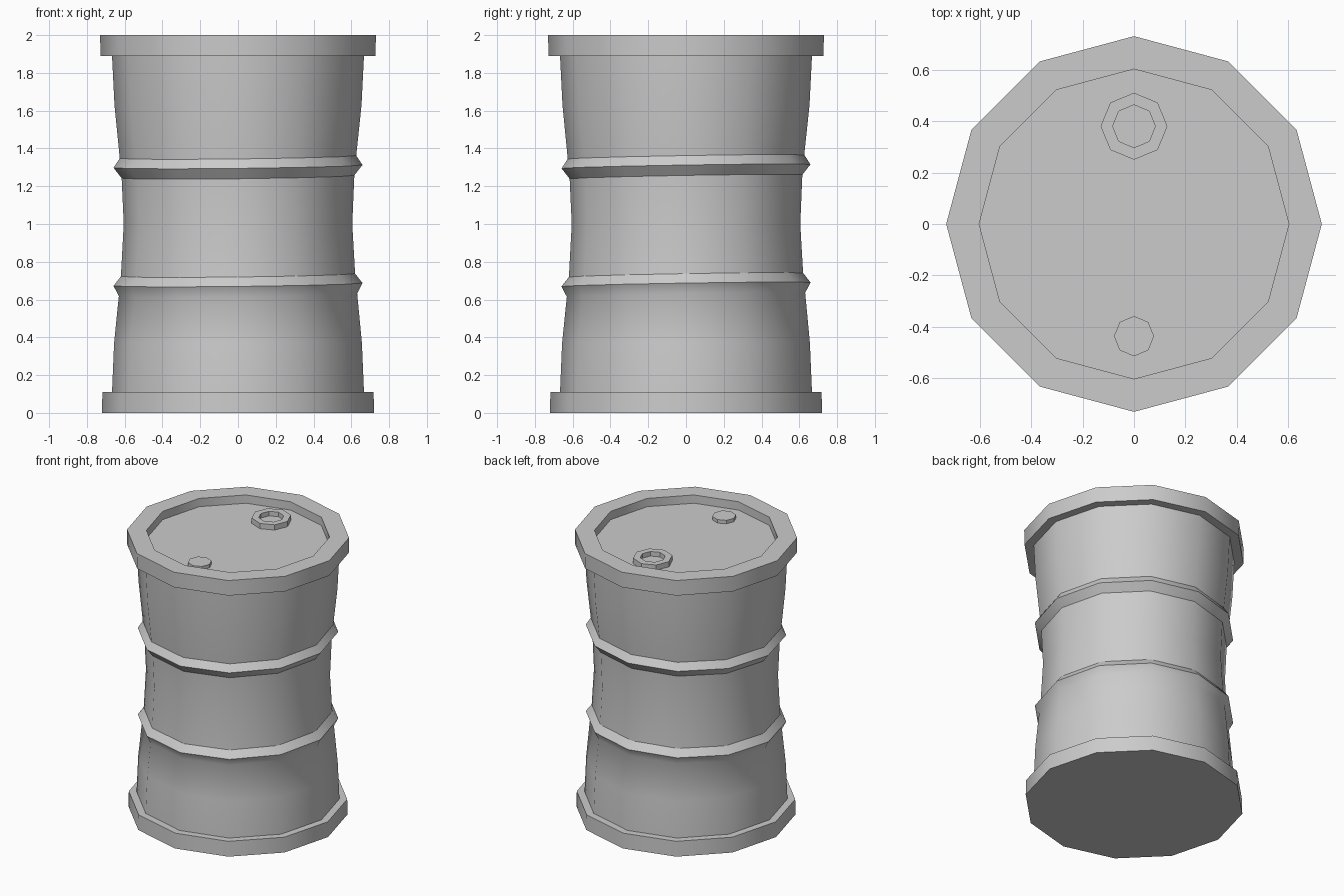
import bpy, bmesh
from math import cos, sin, pi, radians

if "Cube" in bpy.data.objects:
    bpy.data.objects.remove(bpy.data.objects["Cube"])


def lathe(name, profile, sides, centre=(0, 0), sag=None):
    """Spin (radius, z) points around z, closing the ends that are not on the axis."""
    bm = bmesh.new()
    rings = []
    for r, z in profile:
        ring = []
        for i in range(sides):
            a = 2 * pi * i / sides
            dz = sag(z, a) if sag else 0
            ring.append(bm.verts.new((centre[0] + r * cos(a), centre[1] + r * sin(a), z + dz)))
        rings.append(ring)
    for low, high in zip(rings, rings[1:]):
        for i in range(sides):
            j = (i + 1) % sides
            bm.faces.new((low[i], low[j], high[j], high[i]))
    bm.faces.new(rings[0][::-1])
    bm.faces.new(rings[-1])
    bm.normal_update()
    mesh = bpy.data.meshes.new(name)
    bm.to_mesh(mesh)
    bm.free()
    obj = bpy.data.objects.new(name, mesh)
    bpy.context.collection.objects.link(obj)
    bpy.ops.object.select_all(action='DESELECT')
    obj.select_set(True)
    bpy.context.view_layer.objects.active = obj
    bpy.ops.object.shade_smooth_by_angle(angle=radians(32))
    return obj


def rib_sag(z, a):
    # the pressed ribs dip slightly at the front left
    return -0.013 * cos(a - radians(235)) if 0.6 < z < 1.4 and z != 1.0 else 0


# drum shell: bottom rim, waisted wall with two ribs, top rim, recessed lid
drum_profile = [
    (0.72, 0), (0.718, 0.11), (0.667, 0.11), (0.656, 0.37),
    (0.631, 0.625), (0.659, 0.68), (0.62, 0.73),
    (0.605, 1.0),
    (0.616, 1.25), (0.659, 1.305), (0.626, 1.355),
    (0.654, 1.63), (0.667, 1.89), (0.728, 1.89), (0.73, 2.0),
    (0.602, 2.0), (0.602, 1.94),
]
lathe("drum", drum_profile, 12, sag=rib_sag)

# large filler ring with a sunken centre
lathe("large_bung", [(0.13, 1.935), (0.13, 1.978), (0.083, 1.978), (0.083, 1.945)], 8, (0, 0.38))

# small vent cap
lathe("small_bung", [(0.078, 1.935), (0.078, 1.965)], 8, (0, -0.436))
